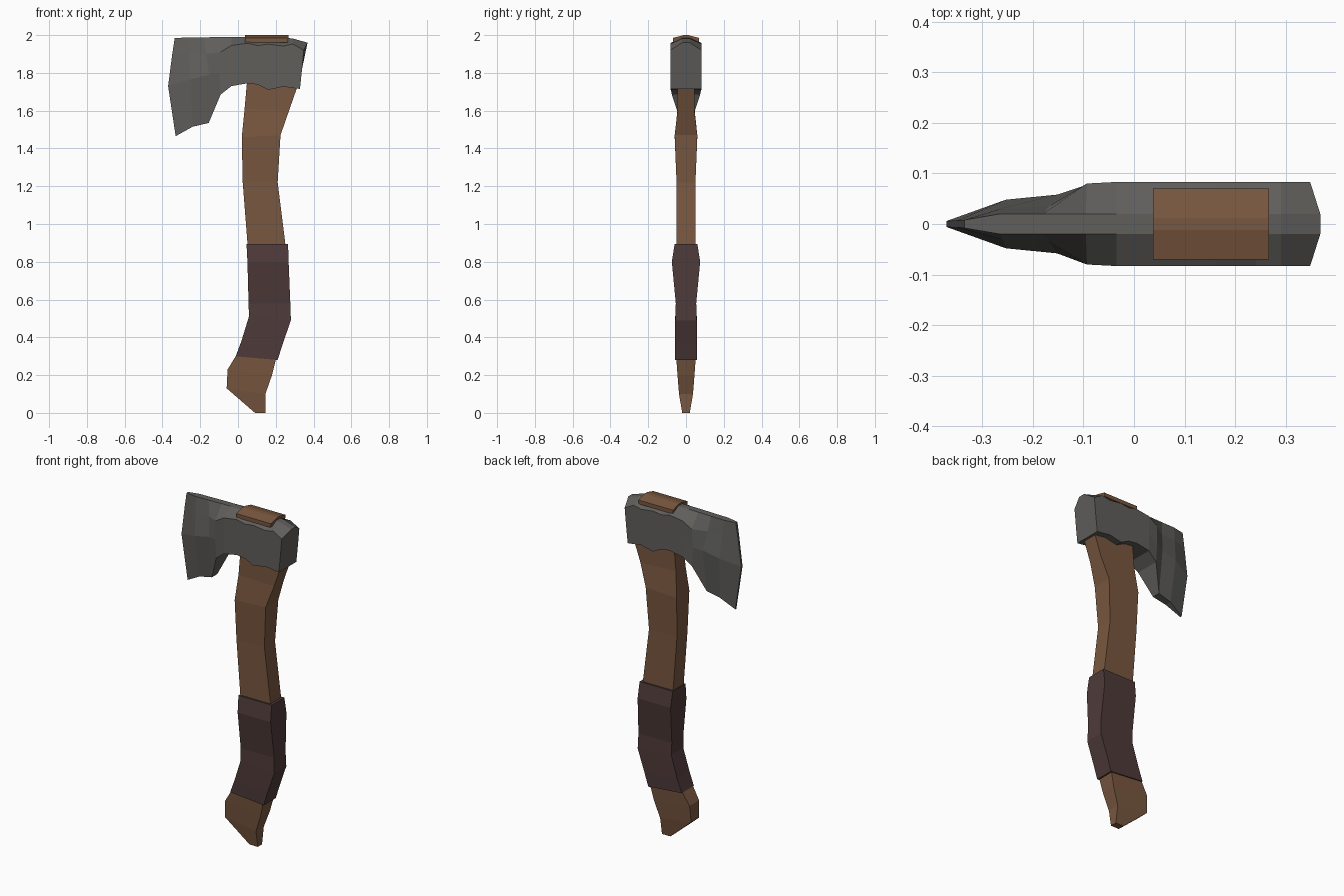
import bpy, bmesh


def material(name, rgb):
    m = bpy.data.materials.new(name)
    m.diffuse_color = (*rgb, 1)
    return m


def loft(name, sections, mat):
    """Skin a row of closed cross-sections that share one point count."""
    bm = bmesh.new()
    rings = [[bm.verts.new(p) for p in s] for s in sections]
    n = len(rings[0])
    for a, b in zip(rings, rings[1:]):
        for i in range(n):
            j = (i + 1) % n
            bm.faces.new((a[i], a[j], b[j], b[i]))
    bm.faces.new(rings[0])
    bm.faces.new(rings[-1])
    bmesh.ops.recalc_face_normals(bm, faces=bm.faces)
    mesh = bpy.data.meshes.new(name)
    bm.to_mesh(mesh)
    bm.free()
    mesh.materials.append(mat)
    ob = bpy.data.objects.new(name, mesh)
    bpy.context.collection.objects.link(ob)
    return ob


def bar(rows):
    """Rectangular sections from left x,z, right x,z and half thickness."""
    return [[(xl, -h, zl), (xr, -h, zr), (xr, h, zr), (xl, h, zl)]
            for xl, zl, xr, zr, h in rows]


def mirrored(half):
    """Close a half section across y = 0."""
    return half + [(x, -y, z) for x, y, z in reversed(half)]


wood = material("wood", (0.19, 0.095, 0.05))
leather = material("leather", (0.075, 0.042, 0.04))
steel = material("steel", (0.115, 0.112, 0.105))

# Curved wooden handle
loft("handle", bar([
    (0.09, 0.0, 0.145, 0.0, 0.02),
    (-0.06, 0.13, 0.145, 0.10, 0.037),
    (-0.055, 0.23, 0.18, 0.20, 0.045),
    (0.0, 0.32, 0.205, 0.30, 0.052),
    (0.07, 0.51, 0.268, 0.49, 0.045),
    (0.05, 0.90, 0.25, 0.90, 0.05),
    (0.025, 1.22, 0.21, 1.22, 0.05),
    (0.02, 1.46, 0.225, 1.47, 0.06),
    (0.035, 1.61, 0.27, 1.60, 0.045),
    (0.05, 1.78, 0.312, 1.72, 0.045)]), wood)

# Leather wrap
loft("grip", bar([
    (-0.012, 0.30, 0.21, 0.28, 0.057),
    (0.018, 0.38, 0.235, 0.36, 0.058),
    (0.058, 0.51, 0.28, 0.49, 0.057),
    (0.056, 0.58, 0.277, 0.58, 0.054),
    (0.05, 0.80, 0.268, 0.80, 0.075),
    (0.045, 0.895, 0.265, 0.895, 0.06)]), leather)

# Axe head: blade sections run top, shoulder, middle, bottom
blade = [
    [(-0.335, .008, 1.985), (-0.348, .007, 1.90), (-0.37, .006, 1.73), (-0.33, .005, 1.465)],
    [(-0.265, .02, 1.987), (-0.26, .031, 1.90), (-0.253, .048, 1.765), (-0.24, .02, 1.515)],
    [(-0.18, .02, 1.988), (-0.168, .035, 1.90), (-0.152, .058, 1.79), (-0.155, .025, 1.535)],
    [(-0.095, .02, 1.99), (-0.093, .08, 1.91), (-0.10, .075, 1.80), (-0.092, .075, 1.685)],
]
# Socket sections: x, bottom z, shoulder z, top z
socket = [(-0.035, 1.73, 1.945, 1.99), (0.05, 1.745, 1.957, 1.99),
          (0.105, 1.738, 1.945, 1.99), (0.16, 1.71, 1.952, 1.99),
          (0.24, 1.727, 1.942, 1.987), (0.29, 1.72, 1.953, 1.982)]
for x, zb, zs, zt in socket:
    blade.append([(x, .02, zt), (x, .083, zs), (x, .083, (zs + zb) / 2), (x, .083, zb)])
blade.append([(0.368, .02, 1.96), (0.348, .083, 1.92), (0.339, .083, 1.82), (0.328, .083, 1.715)])
loft("axe_head", [mirrored(h) for h in blade], steel)

# Wooden wedge with a low ridged top
loft("wedge", [mirrored([(x, .012, 2.0), (x, .07, 1.985), (x - s, .07, 1.962)])
               for x, s in ((0.038, 0), (0.267, 0.004))], wood)
